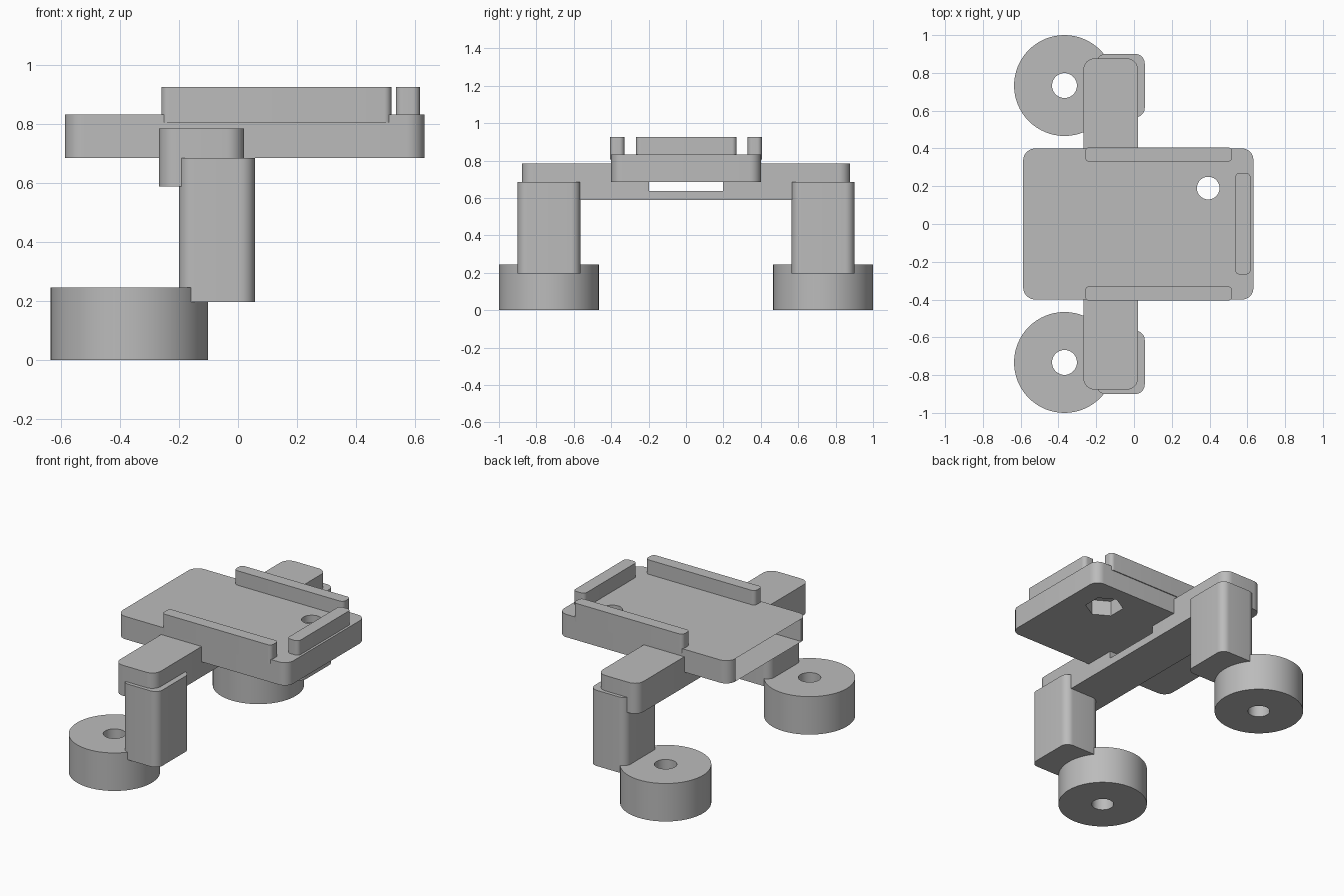
import bpy
import bmesh
import math
from mathutils import Vector

cube = bpy.data.objects.get("Cube")
if cube:
    bpy.data.objects.remove(cube, do_unlink=True)

grey = bpy.data.materials.new("plain grey")
grey.use_nodes = True
grey.diffuse_color = (0.5, 0.5, 0.5, 1)
grey.node_tree.nodes["Principled BSDF"].inputs["Base Color"].default_value = (0.5, 0.5, 0.5, 1)


def fillet(corners, steps=8):
    """Round each (x, y, radius) corner of an outline."""
    points = []
    for i, (x, y, r) in enumerate(corners):
        p = Vector((x, y))
        if r == 0:
            points.append(p)
            continue
        a = (Vector(corners[i - 1][:2]) - p).normalized()
        b = (Vector(corners[(i + 1) % len(corners)][:2]) - p).normalized()
        half = a.angle(b) / 2
        centre = p + (a + b).normalized() * (r / math.sin(half))
        start = p + a * (r / math.tan(half)) - centre
        end = p + b * (r / math.tan(half)) - centre
        sweep = start.angle(end)
        for k in range(steps + 1):
            t = k / steps
            points.append(centre + (start * math.sin((1 - t) * sweep)
                                    + end * math.sin(t * sweep)) / math.sin(sweep))
    return points


def prism(name, outline, z0, z1):
    """Extrude a flat outline upwards from z0 to z1."""
    bm = bmesh.new()
    base = bm.faces.new([bm.verts.new((x, y, z0)) for x, y in outline])
    top = bmesh.ops.extrude_face_region(bm, geom=[base])["geom"]
    verts = [v for v in top if isinstance(v, bmesh.types.BMVert)]
    bmesh.ops.translate(bm, verts=verts, vec=(0, 0, z1 - z0))
    bmesh.ops.recalc_face_normals(bm, faces=bm.faces)
    mesh = bpy.data.meshes.new(name)
    bm.to_mesh(mesh)
    bm.free()
    mesh.materials.append(grey)
    obj = bpy.data.objects.new(name, mesh)
    bpy.context.collection.objects.link(obj)
    return obj


def block(name, x0, x1, y0, y1, z0, z1, r=0):
    return prism(name, fillet([(x0, y0, r), (x1, y0, r), (x1, y1, r), (x0, y1, r)]), z0, z1)


def arc(x, y, r, start, end, n):
    angles = [math.radians(start + (end - start) * k / n) for k in range(n + 1)]
    return [(x + r * math.cos(a), y + r * math.sin(a)) for a in angles]


def disc(name, x, y, r, z0, z1, n=64, turn=0):
    return prism(name, arc(x, y, r, turn, turn + 360, n)[:-1], z0, z1)


def select_only(obj):
    bpy.ops.object.select_all(action="DESELECT")
    obj.select_set(True)
    bpy.context.view_layer.objects.active = obj


def cut(obj, cutter):
    mod = obj.modifiers.new("cut", "BOOLEAN")
    mod.operation = "DIFFERENCE"
    mod.solver = "EXACT"
    mod.object = cutter
    select_only(obj)
    bpy.ops.object.modifier_apply(modifier=mod.name)
    bpy.data.objects.remove(cutter, do_unlink=True)


parts = []

# Round feet with bores, legs and long tray rails on both sides
for side, s in (("left_end", 1), ("right_end", -1)):
    foot = disc("foot_" + side, -0.368, 0.733 * s, 0.267, 0, 0.245)
    cut(foot, disc("bore_cutter", -0.368, 0.733 * s, 0.066, -0.1, 0.4, 40))
    y0, y1 = sorted((0.565 * s, 0.9 * s))
    leg = block("leg_" + side, -0.2, 0.057, y0, y1, 0.197, 0.685, 0.05)
    y0, y1 = sorted((0.33 * s, 0.406 * s))
    rail = block("rail_" + side, -0.26, 0.52, y0, y1, 0.805, 0.925, 0.025)
    parts += [foot, leg, rail]

# Cross beam, lowered in the middle
beam = block("cross_beam", -0.268, 0.021, -0.877, 0.877, 0.588, 0.784, 0.06)
cut(beam, block("notch_cutter", -0.5, 0.3, -0.198, 0.198, 0.638, 1))
parts.append(beam)

# Open tray frame with a screw boss bulging into the opening
boss_x, boss_y = 0.393, 0.19
boss = [(x, y, 0) for x, y in arc(boss_x, boss_y, 0.163, 176.5, 251, 16)]
outline = [(-0.587, -0.4, 0.065), (0.632, -0.4, 0.06), (0.632, 0.4, 0.06), (-0.587, 0.4, 0.065),
           (-0.587, 0.338, 0), (-0.342, 0.338, 0), (-0.342, 0.2, 0), *boss,
           (0.34, -0.198, 0.08), (-0.342, -0.198, 0), (-0.342, -0.338, 0), (-0.587, -0.338, 0)]
frame = prism("tray_frame", fillet(outline), 0.685, 0.832)
cut(frame, disc("screw_hole_cutter", boss_x, boss_y, 0.06, 0.5, 1, 40))
cut(frame, disc("nut_pocket_cutter", boss_x, boss_y, 0.115, 0.6, 0.785, 6, 30))
parts.append(frame)

# Short rail at the closed end
parts.append(block("end_rail", 0.535, 0.617, -0.267, 0.27, 0.82, 0.925, 0.025))

for part in parts:
    select_only(part)
    bpy.ops.object.shade_smooth_by_angle(angle=math.radians(30))
